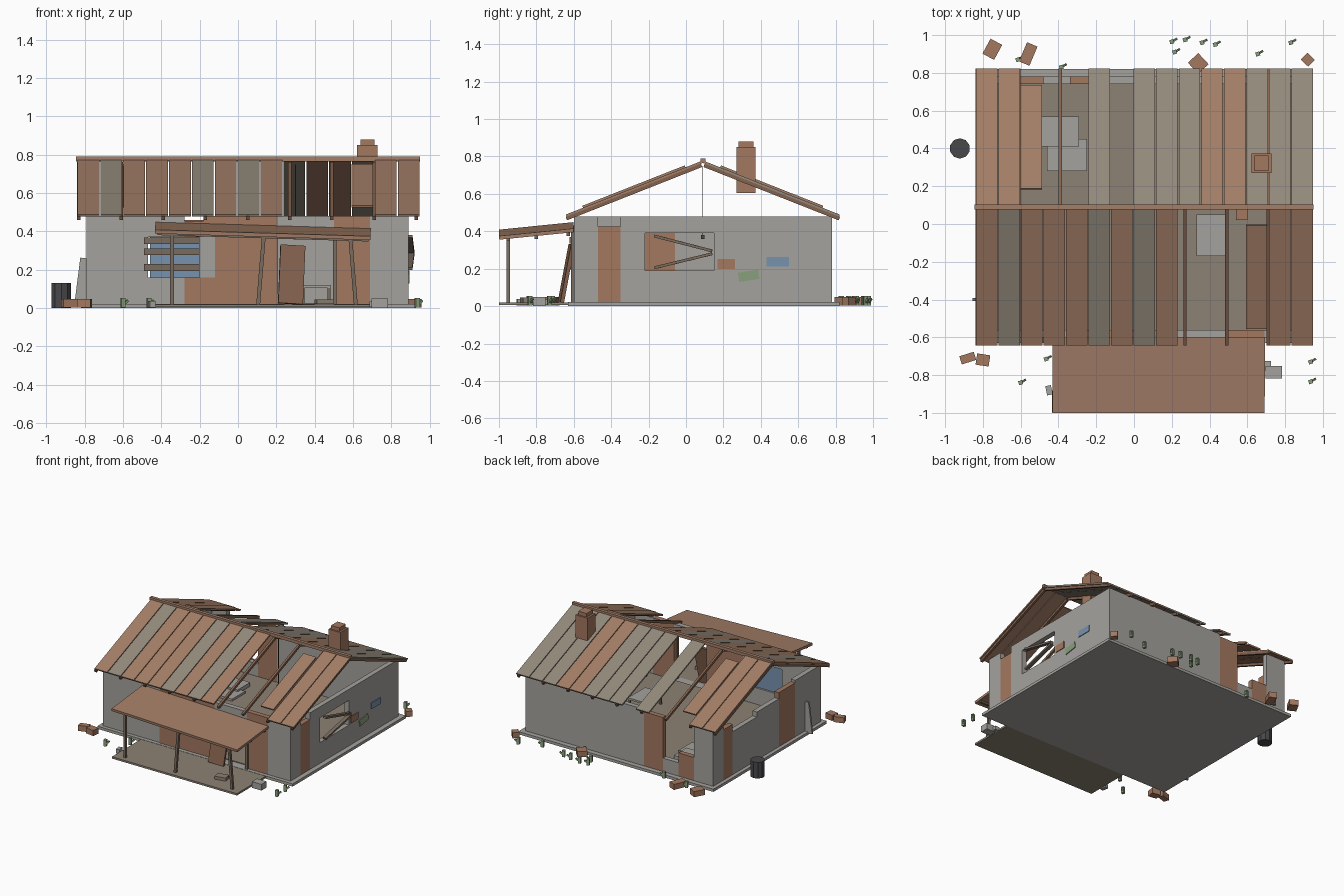
import bpy, bmesh, math
from mathutils import Matrix, Vector, Euler


def material(name, r, g, b):
    lin = lambda c: ((c / 255 + 0.055) / 1.055) ** 2.4
    m = bpy.data.materials.new(name)
    m.diffuse_color = (lin(r), lin(g), lin(b), 1)
    return m


PLASTER = material("plaster", 165, 162, 157)
BRICK = material("brick", 163, 120, 96)
RUST = material("rusty_sheet", 163, 126, 103)
FADED = material("faded_sheet", 148, 138, 124)
FLOOR = material("floor_tan", 140, 130, 116)
WOOD = material("old_wood", 122, 108, 94)
DOOR = material("door_brown", 132, 98, 78)
DARK = material("dark_metal", 72, 72, 76)
BLUE = material("blue_glass", 118, 146, 174)
GREEN = material("green_paint", 138, 160, 124)


def finish(name, bm, mat):
    me = bpy.data.meshes.new(name)
    bm.to_mesh(me)
    bm.free()
    me.materials.append(mat)
    ob = bpy.data.objects.new(name, me)
    bpy.context.collection.objects.link(ob)
    return ob


def block(name, center, size, mat, rot=(0, 0, 0)):
    bm = bmesh.new()
    m = (Matrix.Translation(center) @ Euler(rot).to_matrix().to_4x4()
         @ Matrix.Diagonal((*size, 1)))
    bmesh.ops.create_cube(bm, size=1, matrix=m)
    return finish(name, bm, mat)


def span(name, x, y, z, mat):
    """Box from three (low, high) ranges."""
    ax = (x, y, z)
    return block(name, [(a + b) / 2 for a, b in ax], [b - a for a, b in ax], mat)


def beam(name, p, q, width, depth, mat):
    """Board running from p to q."""
    p, q = Vector(p), Vector(q)
    rot = (q - p).to_track_quat('Z', 'Y').to_euler()
    return block(name, (p + q) / 2, (width, depth, (q - p).length), mat, rot)


# Ground slab, floor and porch slab
span("foundation", (-0.82, 0.93), (-0.63, 0.82), (0.0, 0.022), PLASTER)
span("floor", (-0.75, 0.85), (-0.56, 0.74), (0.02, 0.028), FLOOR)
span("porch_floor", (-0.43, 0.69), (-1.0, -0.63), (0.005, 0.02), FLOOR)

# Walls: (start, end, bottom, top, material) along each side
B, T, K = 0.022, 0.48, 0.04
front = [(-0.79, -0.47, B, T, PLASTER), (-0.47, -0.2, B, 0.16, PLASTER),
         (-0.47, -0.28, 0.37, T, PLASTER), (-0.28, -0.18, 0.37, 0.455, BRICK),
         (-0.2, -0.12, B, 0.42, PLASTER), (-0.18, -0.12, 0.42, T, BRICK),
         (-0.12, 0.21, B, T, BRICK), (0.21, 0.5, 0.41, T, PLASTER),
         (0.5, 0.69, B, T, BRICK), (0.69, 0.89, B, T, PLASTER)]
back = [(-0.79, -0.62, B, T, PLASTER), (-0.62, -0.48, B, 0.21, BRICK),
        (-0.48, -0.34, B, 0.13, PLASTER), (-0.34, -0.17, B, 0.46, BRICK),
        (-0.17, 0.89, B, T, PLASTER)]
right = [(-0.56, -0.47, B, T, PLASTER), (-0.47, -0.35, B, 0.425, BRICK),
         (-0.35, -0.22, B, T, PLASTER), (-0.22, 0.15, B, 0.19, PLASTER),
         (-0.22, 0.15, 0.39, T, PLASTER), (0.15, 0.74, B, T, PLASTER)]
left = [(-0.56, -0.27, B, T, PLASTER), (-0.27, -0.06, B, 0.46, BRICK),
        (-0.06, 0.22, B, 0.41, PLASTER), (0.22, 0.53, B, 0.37, PLASTER),
        (0.53, 0.65, B, 0.43, BRICK), (0.65, 0.74, B, T, PLASTER)]
for a, b, z0, z1, m in front:
    span("front_wall", (a, b), (-0.6, -0.6 + K), (z0, z1), m)
for a, b, z0, z1, m in back:
    span("back_wall", (a, b), (0.78 - K, 0.78), (z0, z1), m)
for a, b, z0, z1, m in right:
    span("right_wall", (0.89 - K, 0.89), (a, b), (z0, z1), m)
for a, b, z0, z1, m in left:
    span("left_wall", (-0.79, -0.79 + K), (a, b), (z0, z1), m)
span("brick_patch", (-0.28, -0.12), (-0.607, -0.6), (B, 0.16), BRICK)

# Front window glass with boards nailed across, and the loose door
span("window_glass", (-0.46, -0.2), (-0.585, -0.575), (0.16, 0.37), BLUE)
for z in (0.352, 0.293, 0.212):
    span("window_board", (-0.49, -0.2), (-0.622, -0.602), (z - 0.017, z + 0.017), WOOD)
block("leaning_door", (0.28, -0.64, 0.175), (0.13, 0.02, 0.31), DOOR, (-0.18, 0.06, 0.1))
span("door_post", (0.495, 0.515), (-0.615, -0.6), (B, 0.4), WOOD)

# Right window boards and painted patches
beam("side_window_board", (0.895, -0.17, 0.375), (0.905, 0.14, 0.295), 0.03, 0.015, WOOD)
beam("side_window_board", (0.895, -0.17, 0.205), (0.905, 0.14, 0.28), 0.03, 0.015, WOOD)
block("brick_plate", (0.892, 0.215, 0.225), (0.008, 0.095, 0.055), BRICK)
block("green_plate", (0.892, 0.335, 0.162), (0.008, 0.11, 0.05), GREEN, (0.15, 0, 0))
block("blue_plate", (0.892, 0.49, 0.238), (0.008, 0.12, 0.05), BLUE)

# Roof frame and sheets; t runs from ridge (0) to eave (1)
RY, RZ, RUN, RISE = 0.09, 0.772, 0.73, 0.288
SLOPE = math.atan2(RISE, RUN)


def roof_point(x, side, t, drop=0.0):
    return Vector((x, RY + side * RUN * t, RZ - RISE * t - drop))


def sheet(x0, x1, side, t0, t1, mat, lift=0.0):
    c = roof_point((x0 + x1) / 2, side, (t0 + t1) / 2, -lift)
    length = math.hypot(RUN, RISE) * (t1 - t0)
    block("roof_sheet", c, (x1 - x0, length, 0.012), mat, (-side * SLOPE, 0, 0))


# r = rusty, f = faded, s = slipped short sheet, - = missing
LAYOUT = {-1: "rfrrrfrfr---srr", 1: "rrs--f-fffrrfff"}
PITCH = 1.79 / 15
for side, row in LAYOUT.items():
    for i, kind in enumerate(row):
        x0 = -0.84 + i * PITCH
        if kind == 's':
            sheet(x0, x0 + PITCH - 0.006, side, 0.13, 0.88, RUST, 0.012)
        elif kind != '-':
            sheet(x0 + 0.003, x0 + PITCH - 0.003, side, 0, 1,
                  RUST if kind == 'r' else FADED)
    for i in range(9):
        x = -0.83 + i * 0.22
        beam("rafter", roof_point(x, side, 0.01, 0.016),
             roof_point(x, side, 1.0, 0.016), 0.018, 0.02, DOOR)
span("ridge_cap", (-0.845, 0.95), (RY - 0.013, RY + 0.013), (0.765, 0.79), RUST)

# Chimney
span("chimney", (0.622, 0.728), (0.27, 0.372), (0.605, 0.85), BRICK)
span("chimney_top", (0.638, 0.712), (0.28, 0.362), (0.85, 0.88), BRICK)

# Sagging porch roof, beam and posts
block("porch_roof", (0.13, -0.8, 0.402), (1.125, 0.4, 0.02), RUST, (0.1, 0.03, 0))
for y, z in ((-0.95, 0.374), (-0.8, 0.384), (-0.63, 0.4)):
    beam("porch_beam", (-0.42, y, z + 0.016), (0.68, y, z - 0.017), 0.018, 0.018, WOOD)
for x0, x1 in ((-0.345, -0.345), (0.105, 0.135), (0.615, 0.585)):
    beam("porch_post", (x0, -0.95, 0.015), (x1, -0.95, 0.38), 0.02, 0.02, WOOD)
block("porch_block", (0.45, -0.85, 0.033), (0.09, 0.06, 0.025), FLOOR, (0, 0, 0.2))

# Table and broken boards inside
span("table_top", (0.33, 0.485), (-0.17, 0.05), (0.105, 0.12), PLASTER)
for x in (0.34, 0.475):
    for y in (-0.16, 0.04):
        span("table_leg", (x - 0.007, x + 0.007), (y - 0.007, y + 0.007), (B, 0.11), WOOD)
span("fallen_panel", (-0.49, -0.29), (0.41, 0.57), (0.028, 0.06), PLASTER)
span("fallen_panel", (-0.46, -0.25), (0.28, 0.45), (0.028, 0.045), PLASTER)
span("inside_crate", (0.54, 0.6), (0.02, 0.08), (0.028, 0.1), BRICK)
beam("hanging_wire", (0.3, 0.09, 0.38), (0.3, 0.09, 0.75), 0.004, 0.004, DARK)
block("lamp", (0.3, 0.09, 0.37), (0.02, 0.02, 0.022), DARK)
beam("leaning_plank", (-0.825, -0.4, 0.01), (-0.793, -0.4, 0.26), 0.015, 0.06, PLASTER)

# Barrel
bm = bmesh.new()
bmesh.ops.create_cone(bm, cap_ends=True, segments=10, radius1=0.054, radius2=0.054,
                      depth=0.13, matrix=Matrix.Translation((-0.922, 0.4, 0.065)))
finish("barrel", bm, DARK)

# Scattered bricks and stones
for x, y, a, w, d in ((-0.75, 0.925, -0.5, 0.07, 0.09), (-0.56, 0.9, -0.4, 0.06, 0.11),
                      (0.34, 0.85, 0.75, 0.075, 0.08), (0.92, 0.87, 0.8, 0.05, 0.055),
                      (-0.88, -0.71, 0.3, 0.08, 0.045), (-0.8, -0.72, -0.15, 0.07, 0.06)):
    block("loose_brick", (x, y, 0.025), (w, d, 0.045), BRICK, (0, 0, a))
block("stone", (0.74, -0.785, 0.025), (0.085, 0.065, 0.05), PLASTER)
block("stone", (0.705, -0.75, 0.02), (0.04, 0.05, 0.03), PLASTER)
block("stone", (-0.45, -0.88, 0.02), (0.03, 0.05, 0.035), PLASTER, (0, 0, 0.2))

# Weed tufts: upright stub with a slanted sprig
for x, y in ((0.2, 0.965), (0.27, 0.975), (0.36, 0.96), (0.43, 0.95), (0.215, 0.91),
             (0.655, 0.9), (0.83, 0.96), (-0.385, 0.83), (-0.615, 0.87),
             (-0.465, -0.715), (0.935, -0.73), (0.935, -0.835), (-0.6, -0.84)):
    block("weed", (x, y, 0.028), (0.022, 0.022, 0.052), GREEN, (0, 0, 0.3))
    beam("weed_sprig", (x, y, 0.015), (x + 0.025, y + 0.015, 0.04), 0.012, 0.012, GREEN)
